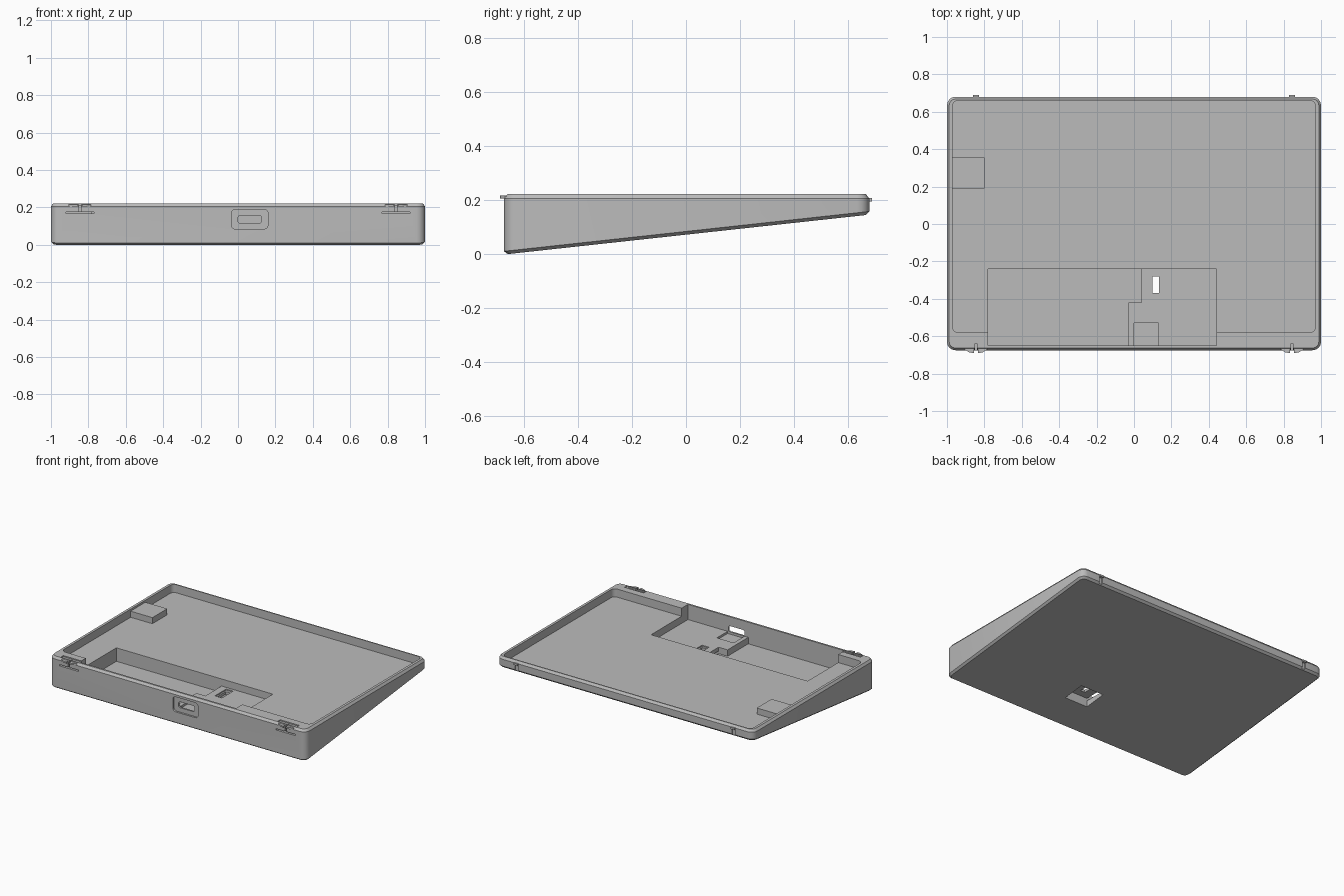
import bpy, bmesh
from math import cos, sin, pi

if "Cube" in bpy.data.objects:
    bpy.data.objects.remove(bpy.data.objects["Cube"])

grey = bpy.data.materials.new("case_grey")
grey.use_nodes = True
GREY = (0.5, 0.5, 0.5, 1)
grey.diffuse_color = GREY
grey.node_tree.nodes["Principled BSDF"].inputs["Base Color"].default_value = GREY

TOP, FLOOR, LEDGE, DEEP = 0.222, 0.165, 0.115, 0.07


def underside(y):
    """Height of the sloping base."""
    return 0.109 * (y + 0.66)


def outline(a0, a1, b0, b1, r, seg=4):
    """Rounded rectangle as a list of 2D points."""
    if r <= 0:
        return [(a0, b0), (a1, b0), (a1, b1), (a0, b1)]
    pts = []
    centres = [(a1 - r, b1 - r), (a0 + r, b1 - r), (a0 + r, b0 + r), (a1 - r, b0 + r)]
    for q, (ca, cb) in enumerate(centres):
        for i in range(seg + 1):
            t = (q + i / seg) * pi / 2
            pts.append((ca + r * cos(t), cb + r * sin(t)))
    return pts


def loft(name, rings):
    """Solid skinned through equal-length rings of 3D points."""
    bm = bmesh.new()
    loops = [[bm.verts.new(p) for p in ring] for ring in rings]
    n = len(loops[0])
    for low, high in zip(loops, loops[1:]):
        for i in range(n):
            j = (i + 1) % n
            bm.faces.new((low[i], low[j], high[j], high[i]))
    bm.faces.new(loops[0][::-1])
    bm.faces.new(loops[-1])
    bmesh.ops.recalc_face_normals(bm, faces=bm.faces)
    mesh = bpy.data.meshes.new(name)
    bm.to_mesh(mesh)
    bm.free()
    mesh.materials.append(grey)
    ob = bpy.data.objects.new(name, mesh)
    bpy.context.collection.objects.link(ob)
    return ob


def block(name, x, y, z, r=0, along_y=False):
    """Box from ranges, rounded in plan or, with along_y, in elevation."""
    if along_y:
        return loft(name, [[(a, d, b) for a, b in outline(*x, *z, r)] for d in y])
    return loft(name, [[(a, b, d) for a, b in outline(*x, *y, r)] for d in z])


def cut(target, cutter):
    mod = target.modifiers.new("cut", 'BOOLEAN')
    mod.operation, mod.solver, mod.object = 'DIFFERENCE', 'EXACT', cutter
    graph = bpy.context.evaluated_depsgraph_get()
    mesh = bpy.data.meshes.new_from_object(target.evaluated_get(graph))
    target.modifiers.clear()
    target.data = mesh
    bpy.data.objects.remove(cutter)


# Wedge-shaped shell with chamfered top and bottom edges
def shell_ring(inset, height):
    pts = outline(-1 + inset, 1 - inset, -0.675 + inset, 0.68 - inset, 0.045 - inset)
    return [(x, y, height(y)) for x, y in pts]


case = loft("wedge_case", [
    shell_ring(0.014, underside),
    shell_ring(0, lambda y: underside(y) + 0.012),
    shell_ring(0, lambda y: TOP - 0.016),
    shell_ring(0.012, lambda y: TOP)])

# Tray, ledge and deep compartment
ABOVE = 0.4
cut(case, block("tray", (-0.97, 0.97), (-0.58, 0.66), (FLOOR, ABOVE), 0.03))
cut(case, block("ledge", (-0.78, 0.44), (-0.65, -0.24), (LEDGE, ABOVE)))
cut(case, block("deep_rear", (-0.78, 0.04), (-0.42, -0.24), (DEEP, ABOVE)))
cut(case, block("deep_front", (-0.78, -0.03), (-0.65, -0.415), (DEEP, ABOVE)))
cut(case, block("socket_well", (0, 0.13), (-0.65, -0.53), (LEDGE - 0.015, ABOVE)))

# Slot through the ledge, with a recess under it
cut(case, block("under_recess", (0.04, 0.22), (-0.42, -0.26), (-0.2, 0.088)))
cut(case, block("slot_rim", (0.09, 0.145), (-0.385, -0.26), (LEDGE - 0.008, ABOVE)))
cut(case, block("slot", (0.1, 0.135), (-0.37, -0.28), (0.05, ABOVE)))

# Port in the front wall
cut(case, block("port_recess", (-0.035, 0.16), (-0.8, -0.662), (0.085, 0.19), 0.02, True))
cut(case, block("port_hole", (0, 0.125), (-0.8, -0.6), (0.116, 0.157), 0.012, True))

# Front latches and rear catches, mirrored
for side, label in ((-1, "right"), (1, "left")):
    c = side * 0.845
    cut(case, block("latch_slit", (c - 0.075, c + 0.075), (-0.8, -0.63), (0.167, 0.176)))
    cut(case, block("latch_seat", (c - 0.075, c + 0.075), (-0.66, -0.63), (TOP - 0.008, ABOVE)))
    cut(case, block("latch_gap", (c - 0.006, c + 0.006), (-0.8, -0.64), (0.17, ABOVE)))
    for half in (-1, 1):
        inner, outer = c + half * 0.01, c + half * 0.06
        pts = [(inner, -0.65), (inner, -0.69), (c + half * 0.035, -0.687), (outer, -0.672), (outer, -0.65)]
        loft(f"{label}_latch_tab", [[(x, y, z) for x, y in pts] for z in (0.206, 0.217)])
    cut(case, block("catch_groove", (c - 0.012, c + 0.012), (0.672, 0.8), (0.1, 0.195)))
    block(f"{label}_rear_catch", (c - 0.015, c + 0.015), (0.665, 0.69), (0.195, 0.208))

# Raised block on the side wall
block("side_block", (-0.978, -0.8), (0.19, 0.355), (FLOOR - 0.01, 0.208))

# Smooth rounded corners, crisp edges
bpy.ops.object.select_all(action='DESELECT')
case.select_set(True)
bpy.context.view_layer.objects.active = case
bpy.ops.object.shade_smooth_by_angle(angle=pi / 6)
